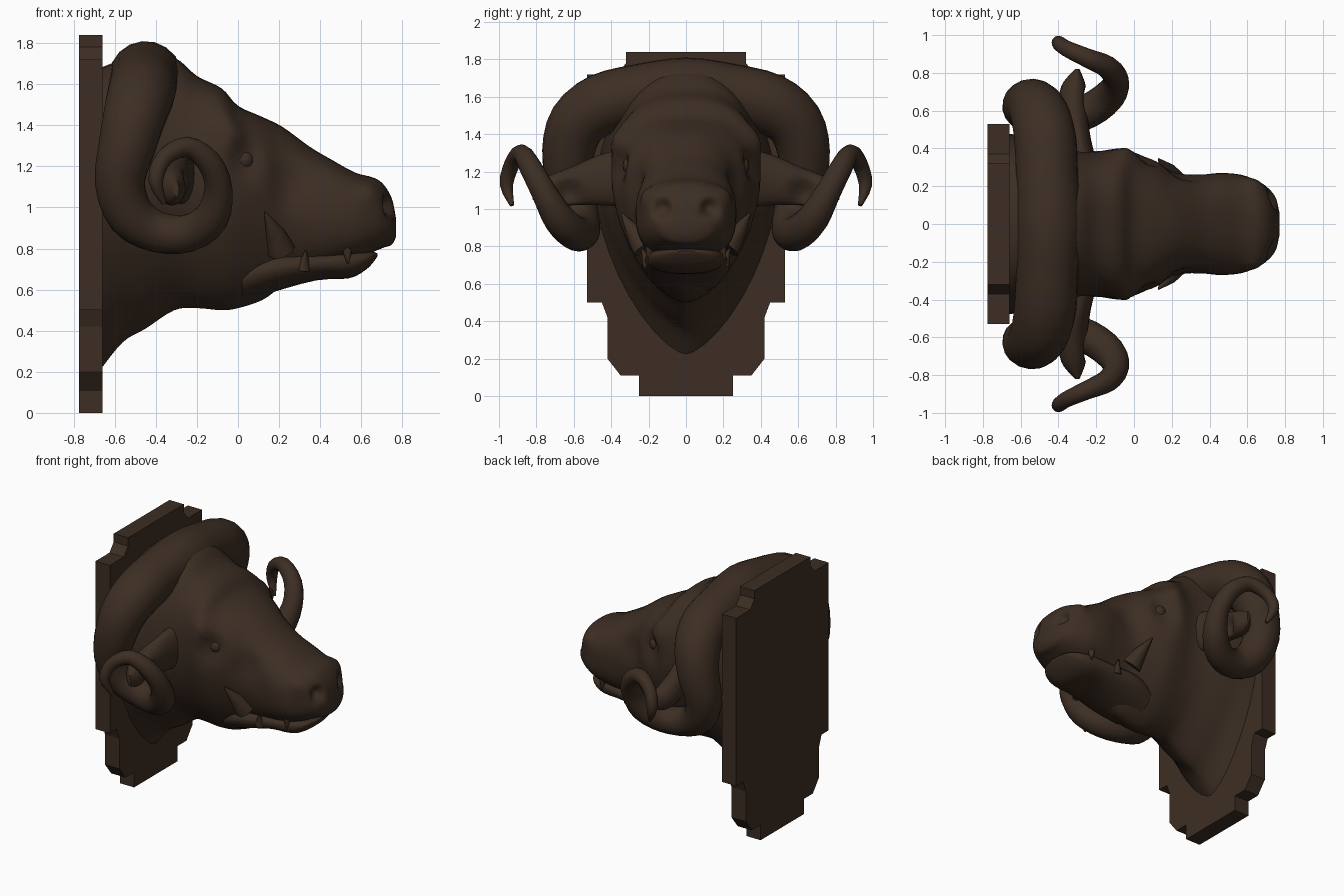
import bpy, bmesh, math
from mathutils import Vector

if "Cube" in bpy.data.objects:
    bpy.data.objects.remove(bpy.data.objects["Cube"])

brown = bpy.data.materials.new("dark_brown")
brown.diffuse_color = (0.046, 0.027, 0.017, 1)
brown.use_nodes = True
brown.node_tree.nodes["Principled BSDF"].inputs["Base Color"].default_value = brown.diffuse_color


def spline(rows, n):
    """Catmull-Rom interpolation through rows of numbers."""
    out = []
    for i in range(len(rows) - 1):
        p0, p1 = rows[max(i - 1, 0)], rows[i]
        p2, p3 = rows[i + 1], rows[min(i + 2, len(rows) - 1)]
        for k in range(n):
            t = k / n
            out.append([b + .5 * t * (c - a + t * (2*a - 5*b + 4*c - d + t * (3*(b - c) + d - a)))
                        for a, b, c, d in zip(p0, p1, p2, p3)])
    return out + [list(rows[-1])]


def finish(name, bm, smooth=True):
    bmesh.ops.recalc_face_normals(bm, faces=bm.faces)
    me = bpy.data.meshes.new(name)
    bm.to_mesh(me)
    bm.free()
    me.materials.append(brown)
    ob = bpy.data.objects.new(name, me)
    bpy.context.collection.objects.link(ob)
    if smooth:
        bpy.ops.object.select_all(action='DESELECT')
        ob.select_set(True)
        bpy.context.view_layer.objects.active = ob
        bpy.ops.object.shade_smooth_by_angle(angle=math.radians(50))
    return ob


def loft(rings, bm=None):
    """Skin closed rings of points, capped at both ends."""
    bm = bm or bmesh.new()
    vs = [[bm.verts.new(p) for p in r] for r in rings]
    n = len(vs[0])
    for a, b in zip(vs, vs[1:]):
        for i in range(n):
            j = (i + 1) % n
            bm.faces.new((a[i], a[j], b[j], b[i]))
    bm.faces.new(vs[0])
    bm.faces.new(vs[-1])
    return bm


def section(x, zt, zb, zw, w, nt, nb, seg=40):
    """Egg-like ring in the yz plane, widest at zw."""
    pts = []
    for i in range(seg):
        a = 2 * math.pi * i / seg
        c, s = math.cos(a), math.sin(a)
        n = nt if s >= 0 else nb
        h = (zt - zw) if s >= 0 else (zw - zb)
        pts.append((x, w * math.copysign(abs(c) ** (2 / n), c),
                    zw + h * math.copysign(abs(s) ** (2 / n), s)))
    return pts


def sweep(path, seg=14, bm=None):
    """Round tube along (x, y, z, radius) points."""
    rings = []
    P = [Vector(p[:3]) for p in path]
    u = None
    for i, p in enumerate(P):
        t = (P[min(i + 1, len(P) - 1)] - P[max(i - 1, 0)]).normalized()
        u = t.orthogonal() if u is None else u - t * u.dot(t)
        u.normalize()
        v = t.cross(u)
        rings.append([p + path[i][3] * (u * math.cos(2 * math.pi * k / seg) +
                                        v * math.sin(2 * math.pi * k / seg)) for k in range(seg)])
    return loft(rings, bm)


def push(bm, centre, radius, move):
    """Soft sculpt stroke, mirrored in y."""
    for s in (1, -1):
        c = Vector((centre[0], s * centre[1], centre[2]))
        m = Vector((move[0], s * move[1], move[2]))
        for v in bm.verts:
            d = (v.co - c).length / radius
            if d < 1:
                v.co += m * (1 - d * d) ** 2


# wall plaque with stepped corners
half = [(.25, 0), (.25, .11), (.35, .11), (.42, .20), (.42, .42), (.45, .50), (.53, .50),
        (.53, 1.72), (.37, 1.72), (.32, 1.78), (.32, 1.84)]
outline = half + [(-y, z) for y, z in reversed(half)]
finish("plaque", loft([[(x, y, z) for y, z in outline] for x in (-.775, -.66)]), False)

# head and neck: x, top, bottom, widest height, half width, roundness above and below
stations = [(-.67, 1.68, .21, 1.05, .48, 2.4, 1.5), (-.56, 1.72, .345, 1.06, .46, 2.4, 1.5),
            (-.45, 1.74, .41, 1.07, .44, 2.4, 1.5), (-.31, 1.73, .50, 1.10, .40, 2.3, 1.6),
            (-.20, 1.64, .51, 1.15, .385, 2.5, 1.7), (-.08, 1.58, .50, 1.18, .40, 2.6, 1.7),
            (.00, 1.495, .51, 1.15, .385, 2.6, 1.7), (.12, 1.44, .55, 1.12, .33, 2.5, 1.75),
            (.22, 1.39, .62, 1.06, .275, 2.4, 2.0), (.35, 1.295, .68, 1.0, .262, 2.3, 2.3),
            (.46, 1.23, .715, .98, .27, 2.3, 2.5), (.57, 1.17, .75, .96, .26, 2.5, 2.7),
            (.66, 1.145, .785, .96, .225, 2.6, 2.7), (.71, 1.11, .805, .95, .19, 2.5, 2.5),
            (.75, 1.04, .82, .93, .14, 2.3, 2.3), (.77, .94, .86, .90, .06, 2, 2)]
head = loft([section(*s) for s in spline(stations, 4)])
push(head, (.03, .37, 1.23), .13, (0, -.05, 0))      # eye sockets
push(head, (-.04, .36, 1.37), .13, (.02, .025, 0))   # brows
push(head, (.26, .26, 1.12), .14, (0, -.025, 0))     # hollow cheeks
push(head, (.73, .13, 1.0), .07, (-.06, -.02, 0))    # nostrils
push(head, (.64, .20, 1.07), .09, (0, .02, .01))     # nostril wings
finish("head", head)

# lower jaw
jaw = [(.02, .78, .54, .66, .20, 2, 2), (.16, .80, .585, .70, .235, 2, 2),
       (.38, .80, .645, .73, .215, 2, 2.2), (.54, .80, .655, .74, .20, 2.3, 2.4),
       (.62, .79, .695, .75, .17, 2.3, 2.3), (.66, .785, .735, .765, .12, 2, 2),
       (.68, .775, .765, .77, .05, 2, 2)]
finish("lower_jaw", loft([section(*s) for s in spline(jaw, 3)]))

# eyes, mostly sunk under the brows
eyes = bmesh.new()
for s in (1, -1):
    r = bmesh.ops.create_uvsphere(eyes, u_segments=16, v_segments=10, radius=.05)
    bmesh.ops.translate(eyes, verts=r["verts"], vec=(.03, s * .289, 1.23))
finish("eyes", eyes)

# curled horns joined over the brow
horn = [(-.46, .25, 1.61, .165), (-.47, .45, 1.56, .165), (-.50, .58, 1.46, .155),
        (-.54, .63, 1.30, .14), (-.575, .62, 1.12, .122), (-.52, .58, .96, .115),
        (-.39, .56, .88, .10), (-.24, .60, .875, .092), (-.13, .68, .95, .085),
        (-.095, .76, 1.09, .068), (-.14, .83, 1.22, .06), (-.25, .88, 1.295, .05),
        (-.36, .93, 1.24, .042), (-.40, .96, 1.13, .036), (-.36, .93, 1.02, .012)]
path = [(x, -y, z, r) for x, y, z, r in reversed(horn)] + [(-.45, 0, 1.63, .18)] + horn
finish("horns", sweep(spline(path, 3), 18))

# ears: x, y, z, half thickness, half height
ear = [(-.27, .30, 1.17, .08, .16), (-.29, .46, 1.155, .06, .135), (-.32, .60, 1.125, .075, .105),
       (-.32, .73, 1.095, .065, .085), (-.30, .82, 1.09, .012, .04)]
ears = bmesh.new()
for s in (1, -1):
    loft([[(x + t * math.cos(math.pi * k / 10), s * y, z + h * math.sin(math.pi * k / 10))
           for k in range(20)] for x, y, z, t, h in spline(ear, 4)], ears)
push(ears, (-.25, .63, 1.09), .10, (-.06, 0, 0))
finish("ears", ears)

# cheek spikes and small lip tufts
tufts = bmesh.new()
for s in (1, -1):
    sweep([(.21, s * .22, .79, .07), (.18, s * .28, .88, .045), (.13, s * .345, .98, .004)], 8, tufts)
    sweep([(.53, s * .19, .81, .03), (.535, s * .205, .725, .004)], 8, tufts)
    sweep([(.32, s * .20, .70, .035), (.33, s * .235, .79, .004)], 8, tufts)
finish("cheek_tufts", tufts)
